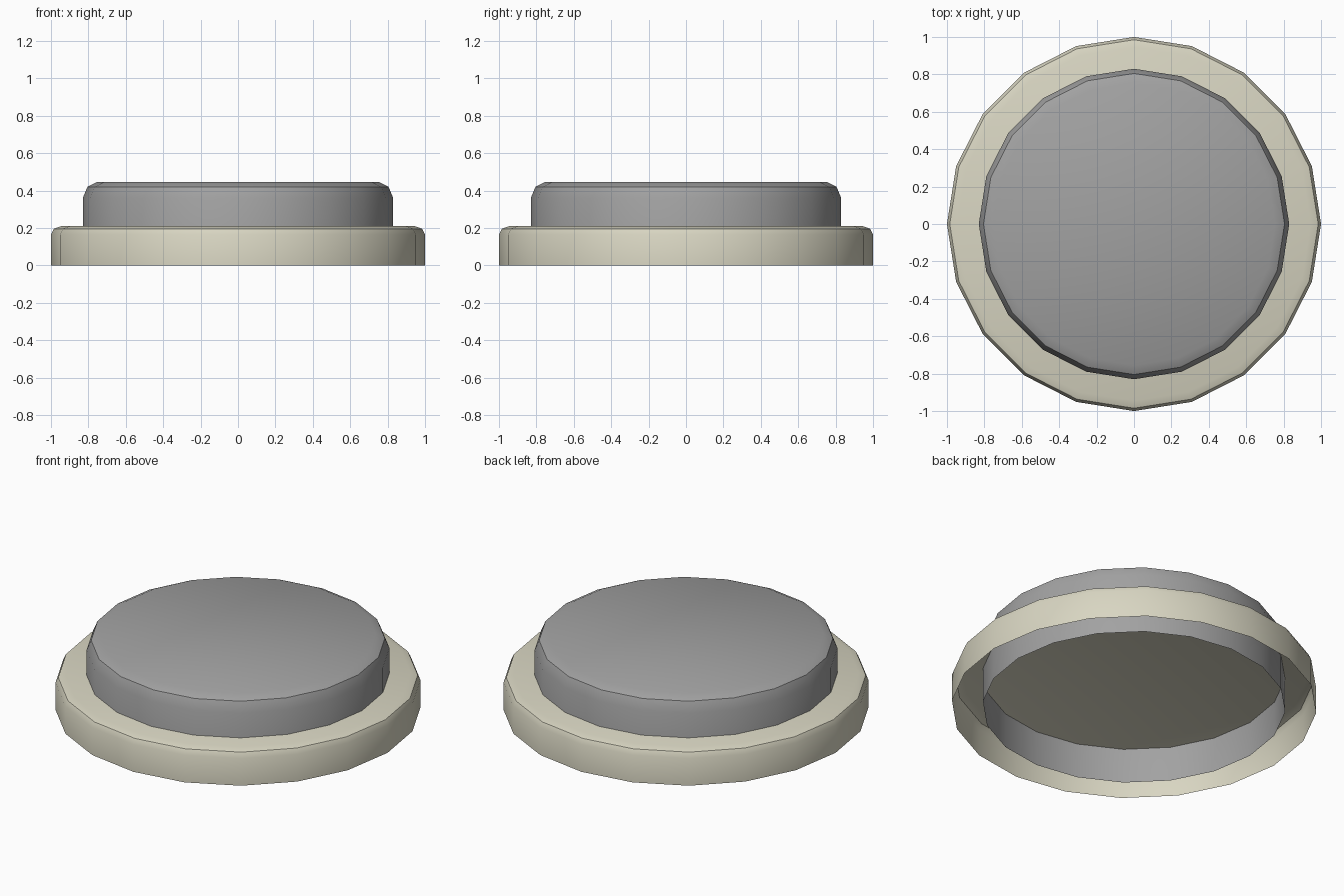
import bpy, bmesh, math

if "Cube" in bpy.data.objects:
    bpy.data.objects.remove(bpy.data.objects["Cube"])

SIDES = 20


def material(name, rgb):
    m = bpy.data.materials.new(name)
    m.diffuse_color = (*rgb, 1.0)
    m.use_nodes = True
    m.node_tree.nodes["Principled BSDF"].inputs["Base Color"].default_value = m.diffuse_color
    return m


def open_cap(name, profile, mat):
    """Turn a (radius, height) profile into a capped shell with an open bottom."""
    bm = bmesh.new()
    rings = []
    for r, z in profile:
        rings.append([bm.verts.new((r * math.cos(2 * math.pi * i / SIDES),
                                    r * math.sin(2 * math.pi * i / SIDES), z))
                      for i in range(SIDES)])
    for low, high in zip(rings, rings[1:]):
        for i in range(SIDES):
            j = (i + 1) % SIDES
            bm.faces.new((low[i], low[j], high[j], high[i]))
    bm.faces.new(rings[-1])
    mesh = bpy.data.meshes.new(name)
    bm.to_mesh(mesh)
    bm.free()
    mesh.materials.append(mat)
    ob = bpy.data.objects.new(name, mesh)
    bpy.context.collection.objects.link(ob)
    bpy.ops.object.select_all(action='DESELECT')
    ob.select_set(True)
    bpy.context.view_layer.objects.active = ob
    bpy.ops.object.shade_smooth_by_angle(angle=math.radians(35))
    return ob


cream = material("cream", (0.69, 0.67, 0.54))
grey = material("grey", (0.36, 0.36, 0.36))

# Wide base with a rounded upper rim
open_cap("base", [(1.0, 0), (1.0, 0.165), (0.985, 0.196), (0.945, 0.21)], cream)

# Button passing through the base, with a chamfered top
open_cap("button", [(0.83, 0), (0.83, 0.36), (0.805, 0.42), (0.755, 0.445)], grey)
